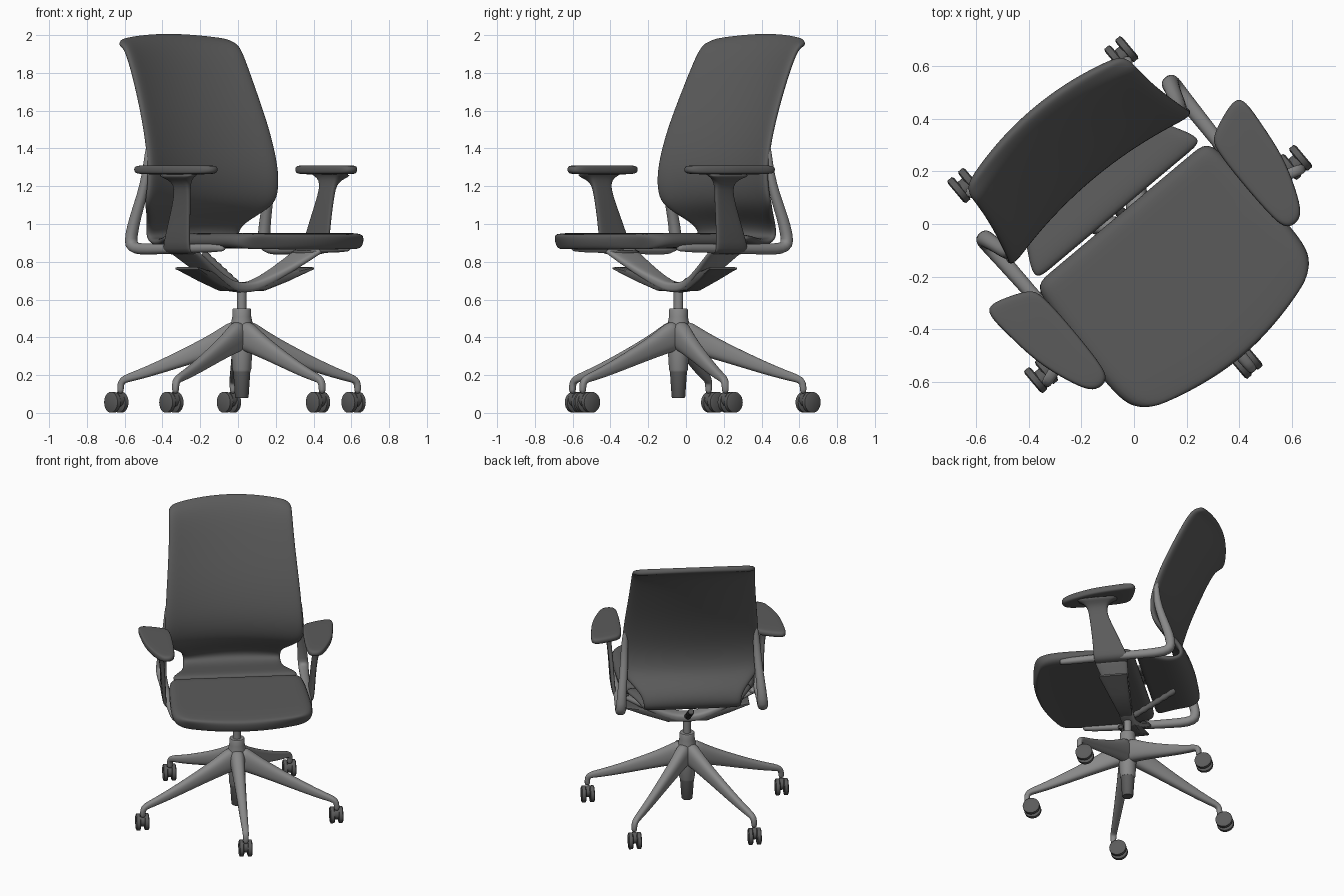
import bpy, bmesh, math
from mathutils import Vector, Matrix

# The chair is modelled facing -y, then turned 40 degrees and moved onto its column
PLACE = Matrix.Translation((0.02, -0.04, 0)) @ Matrix.Rotation(math.radians(40), 4, 'Z')


def material(name, v):
    m = bpy.data.materials.new(name)
    m.diffuse_color = (v, v, v, 1)
    return m


DARK = material("charcoal", 0.105)
GREY = material("mid grey", 0.25)


def finish(name, bm, mat, subsurf=0, thick=0):
    bmesh.ops.recalc_face_normals(bm, faces=bm.faces)
    bm.transform(PLACE)
    me = bpy.data.meshes.new(name)
    bm.to_mesh(me)
    bm.free()
    me.materials.append(mat)
    for p in me.polygons:
        p.use_smooth = True
    if not subsurf:
        me.set_sharp_from_angle(angle=math.radians(35))
    ob = bpy.data.objects.new(name, me)
    bpy.context.collection.objects.link(ob)
    if thick:
        s = ob.modifiers.new("thickness", 'SOLIDIFY')
        s.thickness, s.offset = thick, 0
    if subsurf:
        s = ob.modifiers.new("smooth", 'SUBSURF')
        s.levels = s.render_levels = subsurf
    return ob


def skin(bm, rings, closed=True):
    rows = [[bm.verts.new(p) for p in r] for r in rings]
    n = len(rows[0])
    for a, b in zip(rows, rows[1:]):
        for i in range(n if closed else n - 1):
            j = (i + 1) % n
            bm.faces.new((a[i], a[j], b[j], b[i]))
    if closed:
        bm.faces.new(rows[0])
        bm.faces.new(rows[-1])


def loft(name, sections, mat, k=0.7, n=16, subsurf=1):
    """sections: (centre, half-width vector, half-thickness)"""
    c = [Vector(s[0]) for s in sections]
    rings = []
    for i, (_, a, t) in enumerate(sections):
        a = Vector(a)
        tan = c[min(i + 1, len(c) - 1)] - c[max(i - 1, 0)]
        b = tan.cross(a).normalized() * t
        ring = []
        for j in range(n):
            w = 2 * math.pi * (j + 0.5) / n
            cs, sn = math.cos(w), math.sin(w)
            ring.append(c[i] + a * math.copysign(abs(cs) ** k, cs)
                        + b * math.copysign(abs(sn) ** k, sn))
        rings.append(ring)
    bm = bmesh.new()
    skin(bm, rings)
    return finish(name, bm, mat, subsurf)


def lathe(name, profile, mat, centre=(0, 0, 0), axis='Z', n=28):
    rot = Matrix.Rotation(math.pi / 2, 4, 'Y') if axis == 'X' else Matrix()
    m = Matrix.Translation(centre) @ rot
    rings = [[m @ Vector((r * math.cos(2 * math.pi * i / n), r * math.sin(2 * math.pi * i / n), z))
              for i in range(n)] for r, z in profile]
    bm = bmesh.new()
    skin(bm, rings)
    return finish(name, bm, mat)


def sheet(name, rows, mat, thick, drop=0.0, n=10):
    """rows: (y, z, half width, forward curve at the sides)"""
    rings = []
    for i, (y, z, hw, curve) in enumerate(rows):
        d = drop if i >= len(rows) - 2 else 0
        ss = [2 * j / n - 1 for j in range(n + 1)]
        rings.append([(hw * s, y - curve * s * s, z - d * s * s) for s in ss])
    bm = bmesh.new()
    skin(bm, rings, closed=False)
    return finish(name, bm, mat, 2, thick)


# Seat cushion
sheet("seat", [(-0.605, 0.902, 0.37, -0.075), (-0.575, 0.908, 0.435, -0.075),
               (-0.47, 0.912, 0.462, -0.04), (-0.3, 0.912, 0.462, -0.01),
               (-0.1, 0.91, 0.452, 0), (0.03, 0.91, 0.442, 0), (0.11, 0.91, 0.425, 0)],
      DARK, 0.082)

# Backrest shell: rolls out from behind the seat, round the lumbar and up to the top lip
sheet("backrest", [(0.115, 0.925, 0.42, 0), (0.19, 0.922, 0.39, 0), (0.27, 0.908, 0.34, 0),
                   (0.36, 0.9, 0.32, 0), (0.425, 0.93, 0.315, 0.01), (0.42, 1.0, 0.325, 0.03),
                   (0.365, 1.06, 0.395, 0.05), (0.32, 1.11, 0.45, 0.06),
                   (0.295, 1.18, 0.455, 0.06), (0.29, 1.3, 0.45, 0.06), (0.345, 1.5, 0.435, 0.06),
                   (0.43, 1.7, 0.415, 0.06), (0.505, 1.86, 0.405, 0.06),
                   (0.555, 1.94, 0.402, 0.06), (0.595, 1.98, 0.40, 0.06),
                   (0.625, 1.998, 0.375, 0.06)], DARK, 0.04, drop=0.03)

PAD = [(0.43, 0.07), (0.455, 0.105), (0.54, 0.14), (0.61, 0.16), (0.635, 0.13), (0.625, 0.03),
       (0.61, -0.12), (0.565, -0.25), (0.525, -0.335), (0.48, -0.35), (0.438, -0.335),
       (0.428, -0.26), (0.425, -0.1)]

for side, label in ((1, "right"), (-1, "left")):
    # Side frame tube: rail under the seat, bending up behind the backrest
    path = [(0.43, -0.37, 0.875), (0.44, -0.35, 0.873), (0.455, 0, 0.87), (0.46, 0.22, 0.866),
            (0.462, 0.32, 0.868), (0.462, 0.365, 0.89), (0.458, 0.365, 0.94),
            (0.45, 0.34, 1.04), (0.437, 0.3, 1.15), (0.43, 0.268, 1.27),
            (0.425, 0.262, 1.38), (0.42, 0.268, 1.42)]
    rad = [0.015, 0.024, 0.026, 0.03, 0.033, 0.036, 0.034, 0.03, 0.028, 0.025, 0.02, 0.01]
    loft(label + "_frame_tube",
         [((side * x, y, z), (r, 0, 0), r) for (x, y, z), r in zip(path, rad)],
         GREY, k=0.9, n=12)

    # Armrest post
    post = [((0.37, -0.03, 0.85), 0.10, 0.012), ((0.44, -0.03, 0.848), 0.11, 0.014),
            ((0.473, -0.03, 0.858), 0.11, 0.016), ((0.482, -0.035, 0.89), 0.105, 0.014),
            ((0.487, -0.07, 1.03), 0.08, 0.014), ((0.497, -0.105, 1.16), 0.06, 0.015),
            ((0.505, -0.11, 1.21), 0.062, 0.018), ((0.515, -0.11, 1.24), 0.085, 0.03),
            ((0.52, -0.105, 1.258), 0.13, 0.05), ((0.522, -0.105, 1.272), 0.14, 0.055)]
    loft(label + "_arm_post", [((side * x, y, z), (0, w, 0), t) for (x, y, z), w, t in post],
         DARK, k=0.5)

    # Armrest pad
    bm = bmesh.new()
    skin(bm, [[(side * (0.525 + (x - 0.525) * f), -0.1 + (y + 0.1) * f, z) for x, y in PAD]
              for f, z in ((0.8, 1.262), (0.99, 1.268), (1.02, 1.288), (0.99, 1.307),
                           (0.85, 1.31), (0.4, 1.311))])
    finish(label + "_arm_pad", bm, DARK, 2)

    # Dark wedge under the yoke
    wedge = [((0.40, -0.025, 0.765), 0.095, 0.007), ((0.38, -0.025, 0.76), 0.092, 0.01),
             ((0.26, -0.015, 0.722), 0.07, 0.026), ((0.12, 0, 0.675), 0.05, 0.03),
             ((0.02, 0, 0.662), 0.035, 0.02)]
    loft(label + "_yoke_wedge", [((side * x, y, z), (0, w, 0), t) for (x, y, z), w, t in wedge],
         DARK, k=0.35, subsurf=0)

# V-shaped yoke carrying the seat
half = [(0.46, -0.035, 0.87, 0.11, 0.016), (0.43, -0.035, 0.855, 0.108, 0.02),
        (0.32, -0.025, 0.79, 0.088, 0.022), (0.2, -0.01, 0.722, 0.066, 0.025),
        (0.1, 0, 0.678, 0.05, 0.028), (0.04, 0, 0.664, 0.046, 0.028)]
full = half + [(-x, y, z, w, t) for x, y, z, w, t in reversed(half)]
loft("yoke", [((x, y, z), (0, w, 0), t) for x, y, z, w, t in full], GREY, k=0.6)

# Ribbed tension rod below the rear of the seat
rod = []
for i in range(13):
    f = i / 12
    r = 0.022 if i % 2 else 0.017
    rod.append(((0, 0.04 + 0.27 * f, 0.68 + 0.16 * f), (r, 0, 0), r))
loft("tension_rod", rod, DARK, k=1, n=12, subsurf=0)

# Column, hub and gas cylinder
lathe("column", [(0.025, 0.5), (0.025, 0.66)], GREY)
lathe("base_hub", [(0.046, 0.22), (0.05, 0.23), (0.056, 0.33), (0.062, 0.42), (0.056, 0.48),
                   (0.05, 0.51), (0.05, 0.545), (0.046, 0.552)], GREY)
lathe("gas_cylinder", [(0.033, 0.08), (0.036, 0.085), (0.046, 0.23)], DARK)

# Five legs with twin-wheel casters
LEG = [(0.0, 0.415, 0.05, 0.085), (0.05, 0.402, 0.05, 0.08), (0.12, 0.37, 0.043, 0.066),
       (0.25, 0.318, 0.036, 0.05), (0.45, 0.24, 0.028, 0.034), (0.58, 0.196, 0.023, 0.025),
       (0.635, 0.181, 0.021, 0.021), (0.657, 0.165, 0.02, 0.019), (0.662, 0.14, 0.018, 0.018),
       (0.662, 0.10, 0.017, 0.017)]
for i in range(5):
    a = math.radians(-90 + 72 * i)
    d, lat = Vector((math.cos(a), math.sin(a), 0)), Vector((-math.sin(a), math.cos(a), 0))
    loft(f"leg_{i + 1}", [(d * r + Vector((0, 0, z)), lat * w, h) for r, z, w, h in LEG],
         GREY, k=0.8)
    c = d * 0.662 + Vector((0, 0.034, 0.056))
    for s in (-1, 1):
        lathe(f"caster_wheel_{i + 1}_{'right' if s > 0 else 'left'}",
              [(0.045, -0.016), (0.055, -0.011), (0.055, 0.011), (0.045, 0.016)],
              DARK, c + Vector((s * 0.027, 0, 0)), 'X', 24)
    lathe(f"caster_body_{i + 1}", [(0.038, -0.014), (0.038, 0.014)], DARK,
          c + Vector((0, -0.012, 0.014)), 'X', 20)
